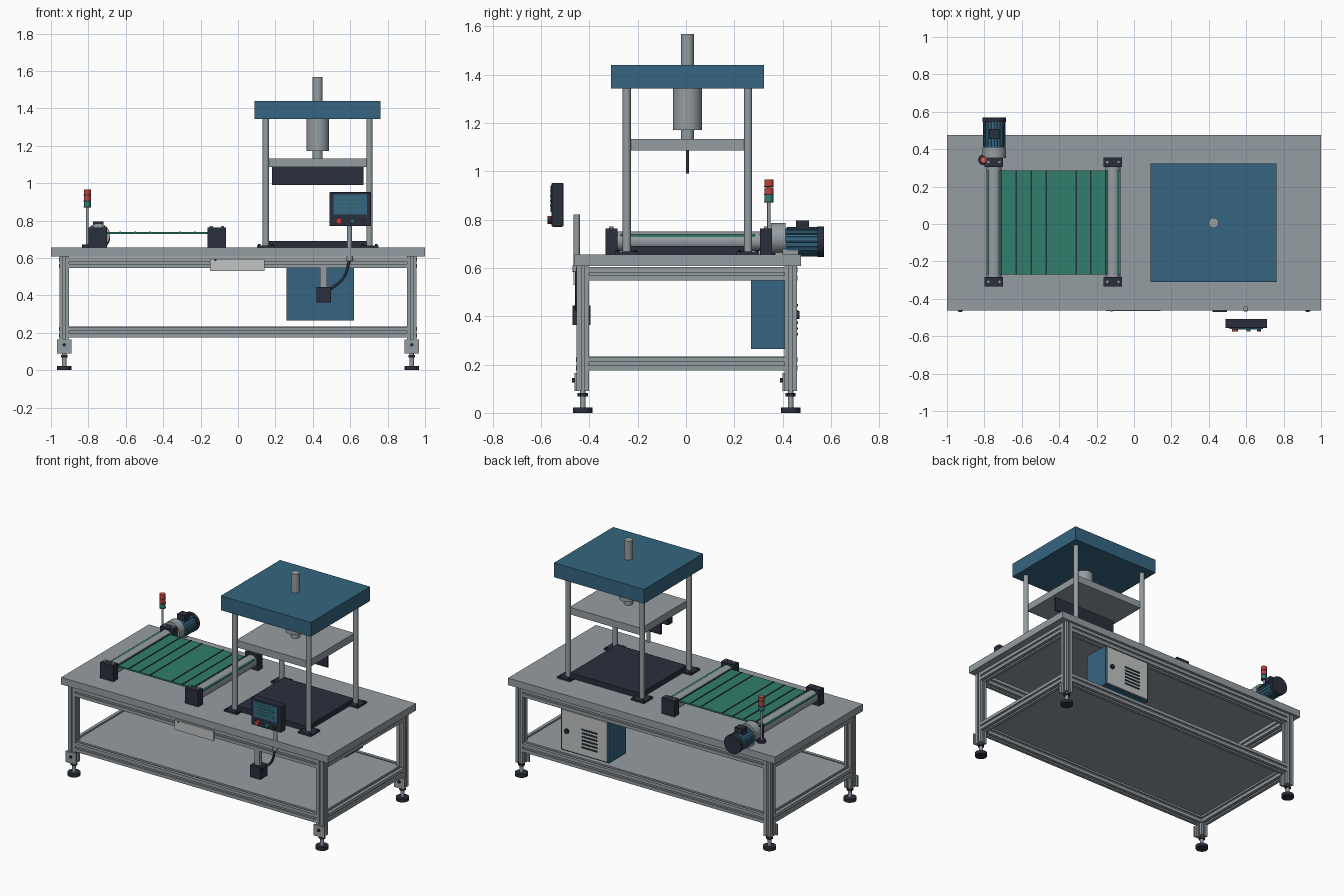
import bpy, bmesh, math
from mathutils import Vector

if "Cube" in bpy.data.objects:
    bpy.data.objects.remove(bpy.data.objects["Cube"], do_unlink=True)


def material(name, r, g, b):
    m = bpy.data.materials.new(name)
    m.use_nodes = True
    m.diffuse_color = (r, g, b, 1)
    m.node_tree.nodes["Principled BSDF"].inputs["Base Color"].default_value = (r, g, b, 1)
    return m


GREY = material("steel grey", 0.30, 0.34, 0.36)
WHITE = material("pale grey", 0.54, 0.56, 0.56)
BLUE = material("machine blue", 0.035, 0.13, 0.215)
GREEN = material("belt green", 0.028, 0.21, 0.15)
DARK = material("charcoal", 0.023, 0.028, 0.045)
RED = material("signal red", 0.52, 0.05, 0.04)


def finish(name, bm, mat, smooth=False):
    bmesh.ops.recalc_face_normals(bm, faces=bm.faces)
    mesh = bpy.data.meshes.new(name)
    bm.to_mesh(mesh)
    bm.free()
    mesh.materials.append(mat)
    ob = bpy.data.objects.new(name, mesh)
    bpy.context.collection.objects.link(ob)
    if smooth:
        bpy.ops.object.select_all(action='DESELECT')
        bpy.context.view_layer.objects.active = ob
        ob.select_set(True)
        bpy.ops.object.shade_smooth_by_angle(angle=math.radians(40))
    return ob


def box(name, xs, ys, zs, mat):
    """Box given by its limits on each axis."""
    bm = bmesh.new()
    bmesh.ops.create_cube(bm, size=1)
    for v in bm.verts:
        v.co = [(r[0] + r[1]) / 2 + c * (r[1] - r[0]) for c, r in zip(v.co, (xs, ys, zs))]
    return finish(name, bm, mat)


def aim(bm, a, b):
    """Move geometry running along z from 0 so that it runs from a to b."""
    rot = Vector((0, 0, 1)).rotation_difference(b - a).to_matrix()
    for v in bm.verts:
        v.co = a + rot @ v.co


def rod(name, a, b, r, mat, sides=32):
    a, b = Vector(a), Vector(b)
    bm = bmesh.new()
    length = (b - a).length
    bmesh.ops.create_cone(bm, cap_ends=True, segments=sides, radius1=r, radius2=r, depth=length)
    bmesh.ops.translate(bm, verts=bm.verts, vec=(0, 0, length / 2))
    aim(bm, a, b)
    return finish(name, bm, mat, True)


def beam(name, a, b, w=0.052):
    """Square extrusion with a slot along each side."""
    a, b = Vector(a), Vector(b)
    h, s, d = w / 2, w * 0.12, w * 0.32
    side = [(h, -h), (h, -s), (d, -s), (d, s), (h, s)]
    bm = bmesh.new()
    pts = []
    for k in range(4):
        c, n = round(math.cos(k * math.pi / 2)), round(math.sin(k * math.pi / 2))
        pts += [(x * c - y * n, x * n + y * c, 0) for x, y in side]
    face = bm.faces.new([bm.verts.new(p) for p in pts])
    top = bmesh.ops.extrude_face_region(bm, geom=[face])["geom"]
    moved = [v for v in top if isinstance(v, bmesh.types.BMVert)]
    bmesh.ops.translate(bm, verts=moved, vec=(0, 0, (b - a).length))
    aim(bm, a, b)
    return finish(name, bm, GREY)


# Table frame
LX, LY = 0.929, (-0.427, 0.433)
box("table_top", (-1, 1), (-0.463, 0.475), (0.607, 0.655), GREY)
box("lower_shelf", (-0.92, 0.92), (-0.42, 0.426), (0.222, 0.234), GREY)
for y in LY:
    for x in (-LX, LX):
        beam("table_leg", (x, y, 0.09), (x, y, 0.607))
        box("foot_bracket", (x - 0.04, x + 0.04), (y - 0.034, y - 0.024), (0.09, 0.165), GREY)
        rod("bracket_bolt", (x, y - 0.044, 0.135), (x, y - 0.033, 0.135), 0.009, DARK, 12)
        rod("foot_stem", (x, y, 0.015), (x, y, 0.1), 0.012, GREY, 16)
        rod("foot_nut", (x, y, 0.068), (x, y, 0.082), 0.021, DARK, 6)
        rod("foot_pad", (x, y, 0), (x, y, 0.022), 0.04, DARK)
for z in (0.575, 0.203):
    for y in LY:
        beam("long_rail", (-LX + 0.026, y, z), (LX - 0.026, y, z), 0.056)
    for x in (-LX, LX):
        beam("end_rail", (x, LY[0] + 0.026, z), (x, LY[1] - 0.026, z), 0.056)
box("front_plate", (-0.15, 0.143), (-0.466, -0.453), (0.53, 0.595), WHITE)
rod("front_plate_screw", (-0.12, -0.469, 0.588), (-0.12, -0.465, 0.588), 0.006, DARK, 12)

# Press
PX, PY = 0.426, 0.006
box("press_bed", (PX - 0.263, PX + 0.263), (PY - 0.25, PY + 0.25), (0.655, 0.69), DARK)
box("press_head", (PX - 0.337, PX + 0.337), (PY - 0.317, PY + 0.317), (1.343, 1.44), BLUE)
box("press_platen", (PX - 0.268, PX + 0.268), (PY - 0.25, PY + 0.25), (1.085, 1.133), GREY)
box("press_blade", (PX - 0.245, PX + 0.245), (PY - 0.006, PY + 0.006), (0.99, 1.085), DARK)
for sx in (-1, 1):
    for sy in (-1, 1):
        x, y = PX + sx * 0.277, PY + sy * 0.251
        rod("press_column", (x, y, 0.655), (x, y, 1.35), 0.017, GREY)
        box("column_foot", (x - 0.048, x + 0.048), (y - 0.048, y + 0.048), (0.655, 0.667), DARK)
        for bx in (-1, 1):
            for by in (-1, 1):
                p = (x + bx * 0.036, y + by * 0.036)
                rod("column_foot_bolt", (*p, 0.666), (*p, 0.674), 0.006, DARK, 8)
rod("cylinder_rod_top", (PX, PY, 1.43), (PX, PY, 1.567), 0.027, GREY)
rod("cylinder_body", (PX, PY, 1.171), (PX, PY, 1.35), 0.06, GREY)
rod("cylinder_rod_bottom", (PX, PY, 1.12), (PX, PY, 1.18), 0.027, GREY)

# Conveyor
RX = (-0.749, -0.113)
box("conveyor_belt", (-0.788, -0.072), (-0.27, 0.286), (0.728, 0.738), GREEN)
for x in (-0.71, -0.63, -0.55, -0.47, -0.31, -0.23, -0.15):
    box("belt_rib", (x - 0.004, x + 0.004), (-0.27, 0.286), (0.737, 0.741), DARK)
for x in RX:
    rod("belt_roller", (x, -0.285, 0.71), (x, 0.31, 0.71), 0.04, GREY)
    for y in (-0.309, 0.331):
        box("bearing_block", (x - 0.049, x + 0.049), (y - 0.025, y + 0.025), (0.655, 0.762), DARK)
        for dx in (-0.03, 0.03):
            rod("block_bolt", (x + dx, y, 0.76), (x + dx, y, 0.771), 0.009, GREY, 12)

# Drive motor
MX, MZ = -0.747, 0.708
rod("gearbox", (MX, 0.352, 0.722), (MX, 0.412, 0.722), 0.063, GREY)
box("motor_mount", (MX - 0.045, MX + 0.045), (0.40, 0.465), (0.655, 0.71), GREY)
rod("motor_body", (MX, 0.41, MZ), (MX, 0.55, MZ), 0.055, BLUE)
for k in range(20):
    t = k * math.pi / 10
    dx, dz = math.cos(t) * 0.058, math.sin(t) * 0.058
    rod("motor_fin", (MX + dx, 0.415, MZ + dz), (MX + dx, 0.548, MZ + dz), 0.003, BLUE, 6)
rod("motor_fan_cover", (MX, 0.545, MZ), (MX, 0.57, MZ), 0.063, DARK)
box("motor_terminal_box", (MX - 0.027, MX + 0.027), (0.455, 0.508), (0.75, 0.795), DARK)

# Signal tower
TX, TY = -0.805, 0.343
rod("tower_base", (TX, TY, 0.655), (TX, TY, 0.672), 0.028, DARK)
rod("tower_pole", (TX, TY, 0.66), (TX, TY, 0.965), 0.007, GREY, 16)
for z, mat in ((0.874, GREEN), (0.906, RED), (0.938, RED)):
    rod("tower_lamp", (TX, TY, z), (TX, TY, z + 0.027), 0.019, mat)
    rod("tower_lamp_ring", (TX, TY, z - 0.004), (TX, TY, z), 0.02, DARK)

# Control panel on its post
CX = 0.6
panel = box("control_panel", (CX - 0.112, CX + 0.112), (-0.557, -0.507), (0.77, 0.952), DARK)
bevel = panel.modifiers.new("soft_edges", 'BEVEL')
bevel.width, bevel.segments = 0.006, 2
box("panel_screen", (CX - 0.09, CX + 0.09), (-0.561, -0.556), (0.832, 0.94), BLUE)
for z, w in ((0.92, 0.10), (0.899, 0.13), (0.878, 0.12), (0.857, 0.13)):
    box("screen_line", (CX - 0.072, CX - 0.072 + w), (-0.563, -0.56), (z - 0.003, z + 0.003), GREEN)
for x, r, mat in ((0.54, 0.016, RED), (0.612, 0.011, GREEN), (0.668, 0.011, DARK)):
    rod("panel_button", (x, -0.574, 0.798), (x, -0.555, 0.798), r, mat, 24)
PY2 = -0.452
rod("panel_post", (CX - 0.003, PY2, 0.6), (CX - 0.003, PY2, 0.82), 0.013, GREY)
rod("post_collar", (CX - 0.003, PY2, 0.585), (CX - 0.003, PY2, 0.61), 0.017, GREY)

# Cable and switch box under the table edge
cable = bpy.data.curves.new("panel_cable", 'CURVE')
cable.dimensions = '3D'
cable.bevel_depth = 0.008
cable.bevel_resolution = 3
spline = cable.splines.new('BEZIER')
path = [(0.597, 0.59), (0.565, 0.495), (0.49, 0.43)]
spline.bezier_points.add(len(path) - 1)
for p, (x, z) in zip(spline.bezier_points, path):
    p.co = (x, PY2, z)
    p.handle_left_type = p.handle_right_type = 'AUTO'
cable.materials.append(DARK)
bpy.context.collection.objects.link(bpy.data.objects.new("panel_cable", cable))
box("switch_box", (0.42, 0.496), (-0.47, -0.395), (0.363, 0.445), DARK)
box("switch_bracket", (0.438, 0.475), (-0.45, -0.42), (0.44, 0.56), GREY)

# Electrical cabinet with its door at the back
box("cabinet", (0.26, 0.62), (0.268, 0.452), (0.265, 0.55), BLUE)
box("cabinet_door", (0.27, 0.61), (0.45, 0.459), (0.273, 0.542), WHITE)
rod("door_handle", (0.57, 0.455, 0.405), (0.57, 0.47, 0.405), 0.016, DARK, 24)
for k in range(6):
    z = 0.325 + k * 0.024
    box("door_louvre", (0.34, 0.46), (0.458, 0.463), (z - 0.005, z + 0.005), DARK)
